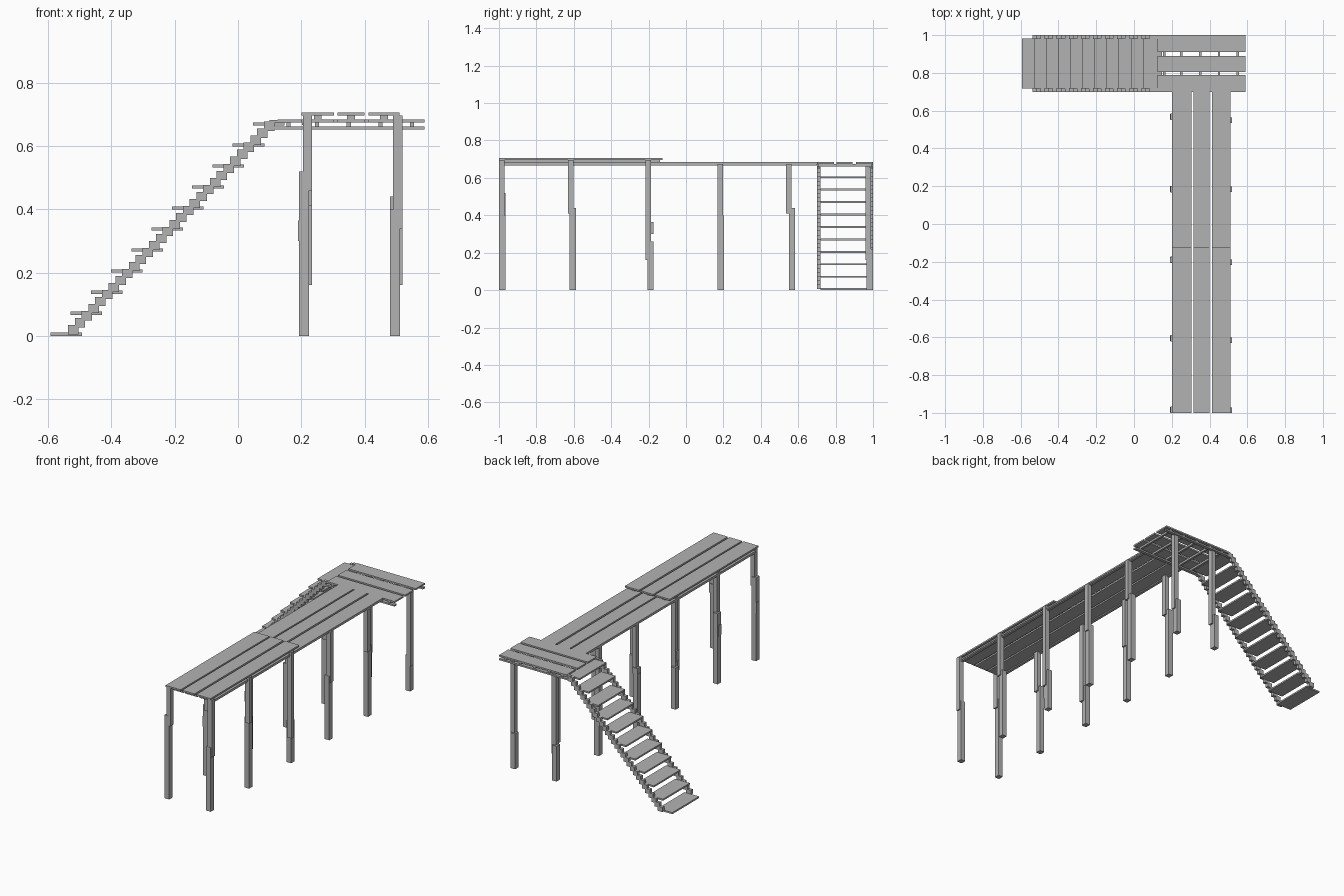
import bpy
import bmesh
from mathutils import Matrix, Vector

if "Cube" in bpy.data.objects:
    bpy.data.objects.remove(bpy.data.objects["Cube"], do_unlink=True)

COLOR = (0.45, 0.45, 0.45, 1)
grey = bpy.data.materials.new("weathered grey")
grey.use_nodes = True
grey.diffuse_color = COLOR
grey.node_tree.nodes["Principled BSDF"].inputs["Base Color"].default_value = COLOR


def boxes(name, spans):
    """One object made of boxes, each given as x, y and z ranges."""
    bm = bmesh.new()
    for spans_xyz in spans:
        mid = Vector([(a + b) / 2 for a, b in spans_xyz])
        size = [b - a for a, b in spans_xyz]
        bmesh.ops.create_cube(bm, size=1, matrix=Matrix.Translation(mid) @ Matrix.Diagonal((*size, 1)))
    mesh = bpy.data.meshes.new(name)
    bm.to_mesh(mesh)
    bm.free()
    mesh.materials.append(grey)
    obj = bpy.data.objects.new(name, mesh)
    bpy.context.collection.objects.link(obj)
    return obj


def around(c, w):
    return (c - w / 2, c + w / 2)


# Walkway planks: long lower layer and raised layer over the front half
lanes = [(0.2, 0.304), (0.314, 0.4), (0.412, 0.51)]
boxes("walkway_planks", [(x, (-0.97, 0.7), (0.674, 0.684)) for x in lanes])
boxes("raised_planks", [(x, (-1, -0.125), (0.696, 0.706)) for x in lanes])
boxes("raised_spacers", [(around(sum(x) / 2, 0.025), (-0.97, -0.14), (0.684, 0.696)) for x in lanes])
boxes("walkway_rails", [(x, (-0.97, 0.7), (0.667, 0.674)) for x in ((0.203, 0.22), (0.49, 0.507))])

# Landing: three planks, joists across, rails below
rows = [(0.7, 0.79), (0.805, 0.89), (0.91, 1)]
boxes("landing_planks", [((0.125, 0.59), y, (0.674, 0.684)) for y in rows])
boxes("landing_joists", [(around(x, 0.013), (0.705, 0.995), (0.662, 0.674))
                         for x in (0.16, 0.25, 0.35, 0.45, 0.55)])
boxes("landing_rails", [((0.105, 0.59), y, (0.652, 0.662)) for y in ((0.7, 0.72), (0.98, 1))])

# Stairs: flat treads between two fine stepped stringers
RUN, RISE, TREADS = 0.064, 0.0665, 11
boxes("stair_treads", [((-0.593 + i * RUN, -0.493 + i * RUN), (0.718, 0.982),
                        (i * RISE, 0.01 + i * RISE)) for i in range(TREADS)])
for side, y in (("front", (0.7, 0.72)), ("back", (0.98, 1))):
    boxes(side + "_stringer", [((-0.537 + i * RUN / 3, -0.504 + i * RUN / 3), y,
                                (0.005 + i * RISE / 3, 0.034 + i * RISE / 3)) for i in range(30)])
    boxes(side + "_stringer_cap", [((0.1, 0.15), y, (0.672, 0.682))])

# Legs: lower post, and an offset upper post spliced beside it
# (lower y, upper y, bottom of splice, top of splice)
leg_rows = [(-0.983, -0.985, 0.34, 0.4), (-0.605, -0.616, 0.41, 0.44),
            (-0.19, -0.202, 0.16, 0.26), (0.185, 0.184, 0.36, 0.4),
            (0.567, 0.55, 0.41, 0.44), (0.983, 0.975, 0.16, 0.22)]
for side, low_x, high_x, lift in (("right", 0.209, 0.22, 0.12), ("left", 0.496, 0.505, 0)):
    for n, (low_y, high_y, z0, z1) in enumerate(leg_rows):
        top = 0.696 if n < 3 else 0.674
        rise = lift if n == 0 else 0
        boxes(f"{side}_leg_{n + 1}", [
            (around(low_x, 0.032), around(low_y, 0.034), (0, z1 + rise)),
            (around(high_x, 0.029), around(high_y, 0.029), (z0 + rise, top))])

# Small splice blocks on the outer faces of the right legs
boxes("splice_blocks", [((0.19, 0.2), around(row[0], 0.03), (0.3, 0.365)) for row in leg_rows[:5]])
